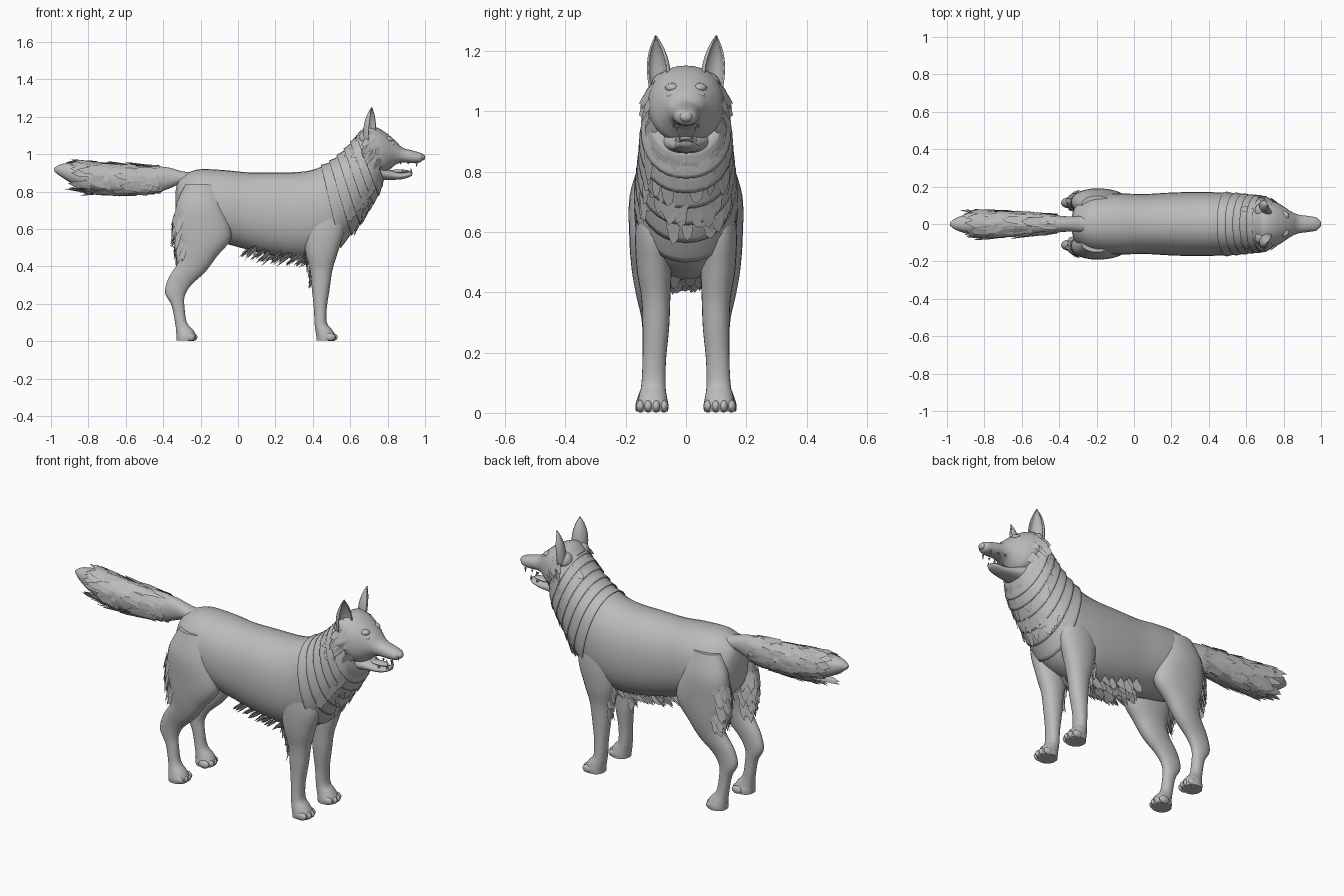
import bpy, bmesh, math, random
from mathutils import Vector

random.seed(4)
cube = bpy.data.objects.get("Cube")
if cube:
    bpy.data.objects.remove(cube)

grey = bpy.data.materials.new("coat_grey")
grey.use_nodes = True
grey.diffuse_color = (.5, .5, .5, 1)
grey.node_tree.nodes["Principled BSDF"].inputs["Base Color"].default_value = (.5, .5, .5, 1)


def finish(name, bm, mirror=False, thickness=0, recalc=True):
    if recalc:
        bmesh.ops.recalc_face_normals(bm, faces=bm.faces[:])
    mesh = bpy.data.meshes.new(name)
    bm.to_mesh(mesh)
    bm.free()
    mesh.materials.append(grey)
    ob = bpy.data.objects.new(name, mesh)
    bpy.context.collection.objects.link(ob)
    if thickness:
        ob.modifiers.new("thickness", "SOLIDIFY").thickness = thickness
    if mirror:
        m = ob.modifiers.new("mirror", "MIRROR")
        m.use_axis = (False, True, False)
        m.use_mirror_merge = False
    bpy.ops.object.select_all(action="DESELECT")
    ob.select_set(True)
    bpy.context.view_layer.objects.active = ob
    bpy.ops.object.shade_smooth_by_angle(angle=math.radians(50))
    return ob


def section(secs, t):
    """Smoothly interpolated section: (ax, az, bx, bz, y, half width)."""
    n = len(secs) - 1
    i = min(int(t), n - 1)
    f = t - i
    p, q, r, s = (secs[max(0, min(n, i + k))] for k in (-1, 0, 1, 2))
    return [b + f / 2 * (c - a + f * (2*a - 5*b + 4*c - d + f * (3*(b - c) + d - a)))
            for a, b, c, d in zip(p, q, r, s)]


def point(sec, ang, grow=1):
    ax, az, bx, bz, y, w = sec
    c, s = math.cos(ang), math.sin(ang)
    c = math.copysign(abs(c) ** .92, c) * grow / 2
    s = math.copysign(abs(s) ** .92, s) * grow
    return Vector(((ax + bx) / 2 + c * (ax - bx), y + s * w, (az + bz) / 2 + c * (az - bz)))


def loft(name, secs, mirror=False, sides=32, steps=5, start=0, end=None, flare=None, thickness=0):
    end = len(secs) - 1 if end is None else end
    count = max(2, round((end - start) * steps))
    bm = bmesh.new()
    rings = []
    for k in range(count + 1):
        sec = section(secs, start + (end - start) * k / count)
        grow = flare[0] + (flare[1] - flare[0]) * k / count if flare else 1
        rings.append([bm.verts.new(point(sec, math.tau * j / sides, grow)) for j in range(sides)])
    for a, b in zip(rings, rings[1:]):
        for j in range(sides):
            bm.faces.new((a[j], a[j-1], b[j-1], b[j]))
    if not flare:
        bm.faces.new(rings[0])
        bm.faces.new(rings[-1])
    return finish(name, bm, mirror, thickness)


def fur(name, secs, count, span, arc, direction, length, width, mirror=False):
    """Flat tapering tufts scattered over part of a lofted surface."""
    bm = bmesh.new()
    for _ in range(count):
        sec = section(secs, random.uniform(*span))
        ang = math.radians(random.uniform(*arc))
        p = point(sec, ang)
        out = (p - point(sec, 0, 0)).normalized()
        side = (point(sec, ang + .1) - p).normalized() * width * random.uniform(.6, 1.2) / 2
        d = (Vector(direction).normalized() + out * random.uniform(-.05, .15)) * length * random.uniform(.6, 1.1)
        p += out * .003
        pts = (p - side, p + side, p + d * .65 + side * .8, p + d + side * .1, p + d * .7 - side * .7)
        bm.faces.new([bm.verts.new(v) for v in pts])
    finish(name, bm, mirror, recalc=False)


def ball(name, centre, radii, mirror=False):
    bm = bmesh.new()
    bmesh.ops.create_uvsphere(bm, u_segments=16, v_segments=10, radius=1)
    for v in bm.verts:
        v.co = Vector(c + r * k for c, r, k in zip(centre, radii, v.co))
    finish(name, bm, mirror)


# Torso and neck
torso = [(ax, az, bx, bz, 0, w) for ax, az, bx, bz, w in (
    (-.335, .80, -.335, .70, .03), (-.31, .87, -.31, .61, .10), (-.22, .917, -.24, .56, .15),
    (-.08, .915, -.10, .53, .163), (.05, .903, .05, .49, .16), (.2, .903, .2, .455, .168),
    (.33, .905, .36, .44, .172), (.42, .923, .51, .48, .168), (.50, .965, .62, .59, .16),
    (.57, 1.025, .69, .69, .152), (.63, 1.09, .75, .78, .145), (.68, 1.13, .78, .86, .125))]
loft("torso_and_neck", torso)

# Layered collars of the ruff, flaring towards the chest
for i in range(6):
    start = 7.3 + i * .55
    loft(f"ruff_collar_{i + 1}", torso, start=start, end=start + .6, steps=8,
         flare=(1.045, .985), thickness=.004)
fur("chest_fur", torso, 60, (8.2, 10.8), (110, 250), (-.5, 0, -1), .07, .05)
fur("neck_fur", torso, 24, (9.5, 11), (-110, 110), (-1, 0, -.8), .06, .05)
fur("belly_fur", torso, 110, (4, 6.6), (150, 210), (-.6, 0, -.45), .07, .04)

# Head, with an open mouth
head = [(ax, az, bx, bz, 0, w) for ax, az, bx, bz, w in (
    (.64, 1.11, .70, .92, .10), (.69, 1.15, .74, .90, .125), (.74, 1.143, .785, .90, .115),
    (.79, 1.115, .82, .925, .09), (.84, 1.073, .845, .945, .066), (.88, 1.035, .88, .955, .05),
    (.93, 1.02, .93, .952, .043), (.975, 1.007, .97, .955, .036), (.993, .997, .985, .965, .022))]
loft("head", head)
jaw = [(ax, az, bx, bz, 0, w) for ax, az, bx, bz, w in (
    (.73, .95, .75, .86, .085), (.80, .92, .81, .862, .058), (.86, .902, .87, .865, .043),
    (.91, .902, .91, .875, .034), (.935, .902, .93, .885, .02))]
loft("lower_jaw", jaw)
ball("tongue", (.86, 0, .908), (.06, .025, .01))
ball("nose", (.985, 0, .983), (.016, .022, .018))
ball("eye", (.822, .05, 1.053), (.016, .015, .013), True)
ball("brow", (.80, .045, 1.078), (.03, .025, .016), True)
fur("cheek_fur", head, 22, (.6, 2), (60, 125), (-.8, .5, -.6), .06, .05, True)

# Teeth
bm = bmesh.new()
for x, y, z, tip in ((.955, .03, .957, -.03), (.925, .024, .9, .028), (.91, .036, .957, -.014),
                     (.88, .034, .9, .016), (.87, .042, .957, -.014)):
    base = [bm.verts.new((x + .007 * math.cos(a), y + .006 * math.sin(a), z))
            for a in (math.tau * k / 6 for k in range(6))]
    top = bm.verts.new((x, y, z + tip))
    for k in range(6):
        bm.faces.new((base[k - 1], base[k], top))
finish("teeth", bm, True)

# Ears: cupped shells opening forwards and slightly outwards
bm = bmesh.new()
rows = []
for k in range(11):
    t = k / 10
    r = .041 * (1 - t ** 2.2) * (.86 + .5 * t) + .001
    cx, cy, z = .705 + .01 * t, .085 + .015 * t, 1.07 + .183 * t
    row = []
    for j in range(13):
        a = math.radians(200 + (j - 6) * 18)
        # Turned towards the side, shallower from front to back
        row.append(bm.verts.new((cx + .95 * r * math.cos(a) - .2 * r * math.sin(a),
                                 cy + r * math.sin(a), z)))
    rows.append(row)
for a, b in zip(rows, rows[1:]):
    for j in range(12):
        bm.faces.new((a[j], a[j + 1], b[j + 1], b[j]))
finish("ear", bm, True, .006)
ball("ear_base", (.69, .07, 1.085), (.045, .045, .045), True)

# Legs
front_leg = [(.54, .76, .38, .76, .10, .05), (.57, .61, .35, .61, .108, .06),
             (.535, .48, .36, .48, .106, .058), (.505, .38, .385, .38, .10, .048),
             (.49, .28, .395, .28, .10, .044), (.475, .18, .405, .18, .105, .039),
             (.475, .10, .41, .09, .108, .04), (.50, .065, .415, .05, .11, .046),
             (.522, .03, .42, .02, .11, .052), (.52, .004, .42, .004, .11, .05)]
hind_leg = [(-.12, .84, -.28, .84, .10, .05), (-.07, .71, -.33, .73, .115, .072),
            (-.035, .56, -.335, .60, .12, .068), (-.115, .45, -.31, .50, .125, .055),
            (-.175, .37, -.315, .43, .122, .045), (-.25, .30, -.37, .34, .115, .034),
            (-.285, .24, -.39, .26, .113, .03), (-.285, .17, -.355, .19, .113, .028),
            (-.273, .10, -.335, .09, .115, .032), (-.24, .06, -.33, .045, .118, .042),
            (-.225, .03, -.328, .02, .118, .05), (-.228, .004, -.328, .004, .118, .048)]
for label, leg, toe_x in (("front", front_leg, .505), ("hind", hind_leg, -.245)):
    loft(label + "_leg", leg, True, sides=24)
    for k in range(4):
        off = k - 1.5
        ball(f"{label}_toe_{k + 1}", (toe_x - .006 * off * off, .112 + .026 * off, .022),
             (.03, .015, .021), True)
fur("haunch_fur", hind_leg, 90, (1.2, 3), (130, 230), (-.15, 0, -1), .1, .035, True)
fur("elbow_fur", front_leg, 24, (1.6, 3.5), (150, 210), (-.1, 0, -1), .06, .03, True)

# Bushy tail
tail = [(ax, az, bx, bz, 0, w) for ax, az, bx, bz, w in (
    (-.18, .905, -.25, .80, .05), (-.28, .905, -.30, .84, .042), (-.38, .93, -.37, .815, .042),
    (-.48, .935, -.46, .79, .055), (-.62, .94, -.62, .785, .065), (-.76, .953, -.76, .80, .07),
    (-.88, .955, -.87, .835, .055), (-.95, .945, -.94, .875, .035), (-.985, .925, -.98, .905, .01))]
loft("tail", tail)
fur("tail_fur", tail, 170, (2.4, 5.6), (0, 360), (-1, 0, .04), .12, .05)
